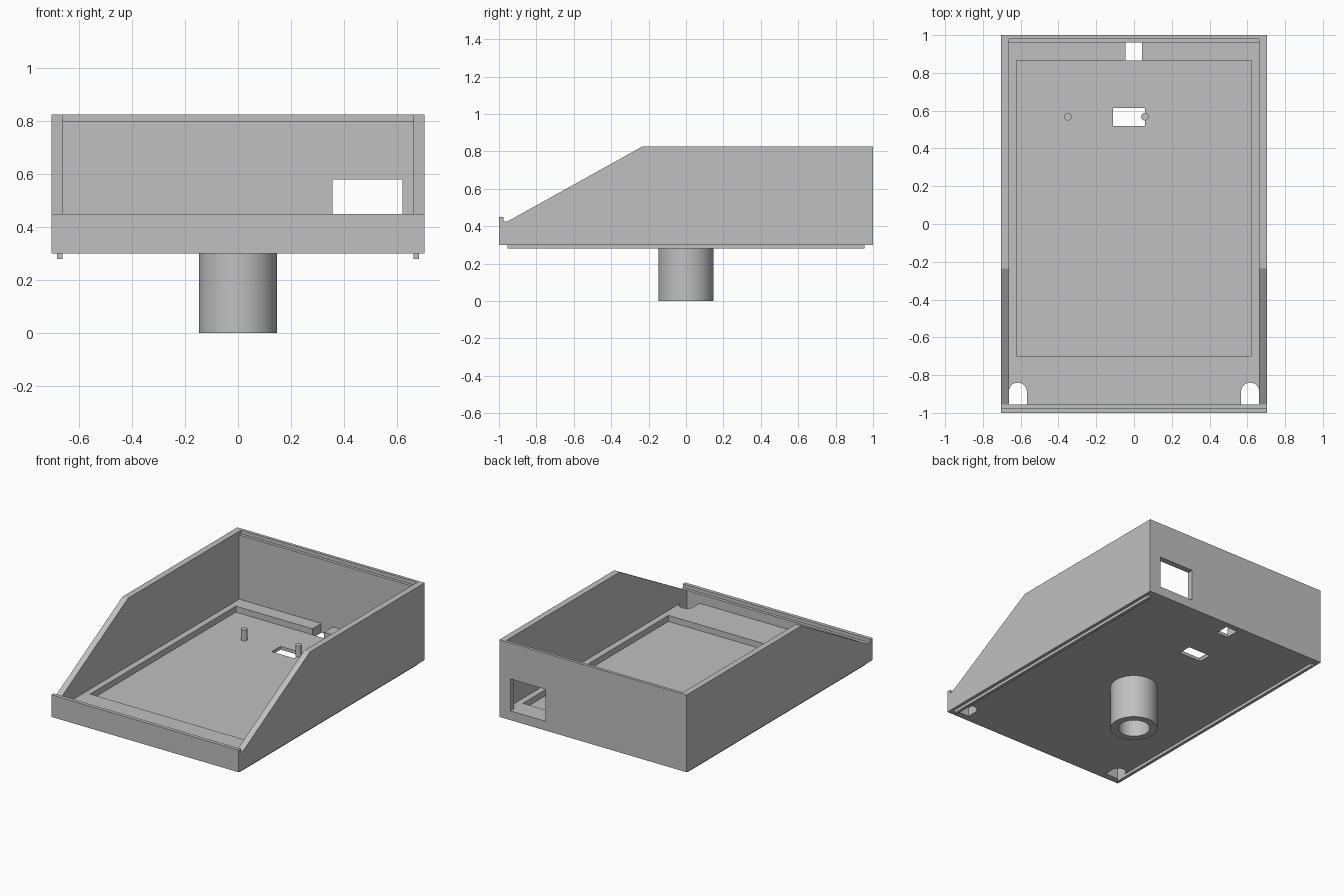
import bpy, bmesh, math

if "Cube" in bpy.data.objects:
    bpy.data.objects.remove(bpy.data.objects["Cube"], do_unlink=True)

grey = bpy.data.materials.new("plain grey")
grey.use_nodes = True
COLOUR = (0.53, 0.53, 0.53, 1)
grey.diffuse_color = COLOUR
grey.node_tree.nodes["Principled BSDF"].inputs["Base Color"].default_value = COLOUR

# Main dimensions
HALF_W, IN_W = 0.705, 0.663      # outer and inner half width
BASE, FLOOR, PAN, TOP = 0.3, 0.363, 0.322, 0.825
FRONT_IN, BACK_IN = -0.955, 0.96


def finish(bm, name):
    bmesh.ops.recalc_face_normals(bm, faces=bm.faces)
    mesh = bpy.data.meshes.new(name)
    bm.to_mesh(mesh)
    bm.free()
    mesh.materials.append(grey)
    obj = bpy.data.objects.new(name, mesh)
    bpy.context.collection.objects.link(obj)
    return obj


def prism(name, points, offset):
    """Close an outline of 3D points and extrude it along the offset."""
    bm = bmesh.new()
    face = bm.faces.new([bm.verts.new(p) for p in points])
    new = bmesh.ops.extrude_face_region(bm, geom=[face])["geom"]
    verts = [g for g in new if isinstance(g, bmesh.types.BMVert)]
    bmesh.ops.translate(bm, verts=verts, vec=offset)
    return finish(bm, name)


def side_prism(name, outline, half):
    return prism(name, [(-half, y, z) for y, z in outline], (2 * half, 0, 0))


def box(name, x, y, z):
    outline = [(x[0], y[0]), (x[1], y[0]), (x[1], y[1]), (x[0], y[1])]
    return prism(name, [(a, b, z[0]) for a, b in outline], (0, 0, z[1] - z[0]))


def activate(obj):
    bpy.ops.object.select_all(action='DESELECT')
    obj.select_set(True)
    bpy.context.view_layer.objects.active = obj


def cut(target, cutter):
    mod = target.modifiers.new("cut", 'BOOLEAN')
    mod.operation = 'DIFFERENCE'
    mod.solver = 'EXACT'
    mod.object = cutter
    activate(target)
    bpy.ops.object.modifier_apply(modifier=mod.name)
    bpy.data.objects.remove(cutter, do_unlink=True)


# Enclosure: sloped side outline with a small front lip
enclosure = side_prism("enclosure", [
    (-1, BASE), (1, BASE), (1, TOP), (-0.235, TOP),
    (FRONT_IN, 0.425), (-0.975, 0.425), (-0.975, 0.45), (-1, 0.45)], HALF_W)

# Inner cavity, with a lid rebate along the back wall
cut(enclosure, side_prism("cavity_cutter", [
    (FRONT_IN, FLOOR), (BACK_IN, FLOOR), (BACK_IN, 0.8),
    (0.98, 0.8), (0.98, 1), (FRONT_IN, 1)], IN_W))

# Sunken floor pan
cut(enclosure, box("pan_cutter", (-0.622, 0.622), (-0.7, 0.865), (PAN, 0.5)))
# Cable slot behind the pan and window in its middle
cut(enclosure, box("slot_cutter", (-0.046, 0.042), (0.865, BACK_IN), (0.2, 0.5)))
cut(enclosure, box("floor_window_cutter", (-0.11, 0.058), (0.52, 0.614), (0.2, 0.5)))
# Connector opening in the back wall
cut(enclosure, box("back_opening_cutter", (0.358, 0.622), (0.9, 1.1), (FLOOR, 0.58)))

# Round-ended holes in the front corners
for side in (-1, 1):
    radius = 0.048
    cx, cy = side * (IN_W - radius), -0.888
    arc = [(cx + radius * math.cos(math.pi * i / 16),
            cy + radius * math.sin(math.pi * i / 16)) for i in range(17)]
    outline = arc + [(cx - radius, FRONT_IN), (cx + radius, FRONT_IN)]
    cut(enclosure, prism("corner_hole_cutter",
                         [(x, y, 0.2) for x, y in outline], (0, 0, 0.2)))

# Rails under both long edges
for side, name in ((1, "left_rail"), (-1, "right_rail")):
    box(name, sorted((side * IN_W, side * 0.684)), (-0.955, 0.955), (0.28, BASE + 0.005))

# Hollow post under the floor
bm = bmesh.new()
ring = [bm.verts.new((r, 0, z)) for r, z in
        ((0.1, BASE + 0.005), (0.1, 0), (0.148, 0), (0.148, BASE + 0.005))]
edges = [bm.edges.new((ring[i], ring[(i + 1) % 4])) for i in range(4)]
bmesh.ops.spin(bm, geom=ring + edges, cent=(0, 0, 0), axis=(0, 0, 1),
               angle=2 * math.pi, steps=64, use_merge=True)
bmesh.ops.remove_doubles(bm, verts=bm.verts, dist=0.0001)
smooth_parts = [finish(bm, "hollow_post")]

# Locating pegs on the pan
for x, name in ((-0.35, "right_peg"), (0.058, "left_peg")):
    circle = [(x + 0.02 * math.cos(math.tau * i / 24),
               0.568 + 0.02 * math.sin(math.tau * i / 24), PAN - 0.001) for i in range(24)]
    smooth_parts.append(prism(name, circle, (0, 0, 0.075)))

for part in smooth_parts + [enclosure]:
    activate(part)
    bpy.ops.object.shade_smooth_by_angle(angle=math.radians(25))
